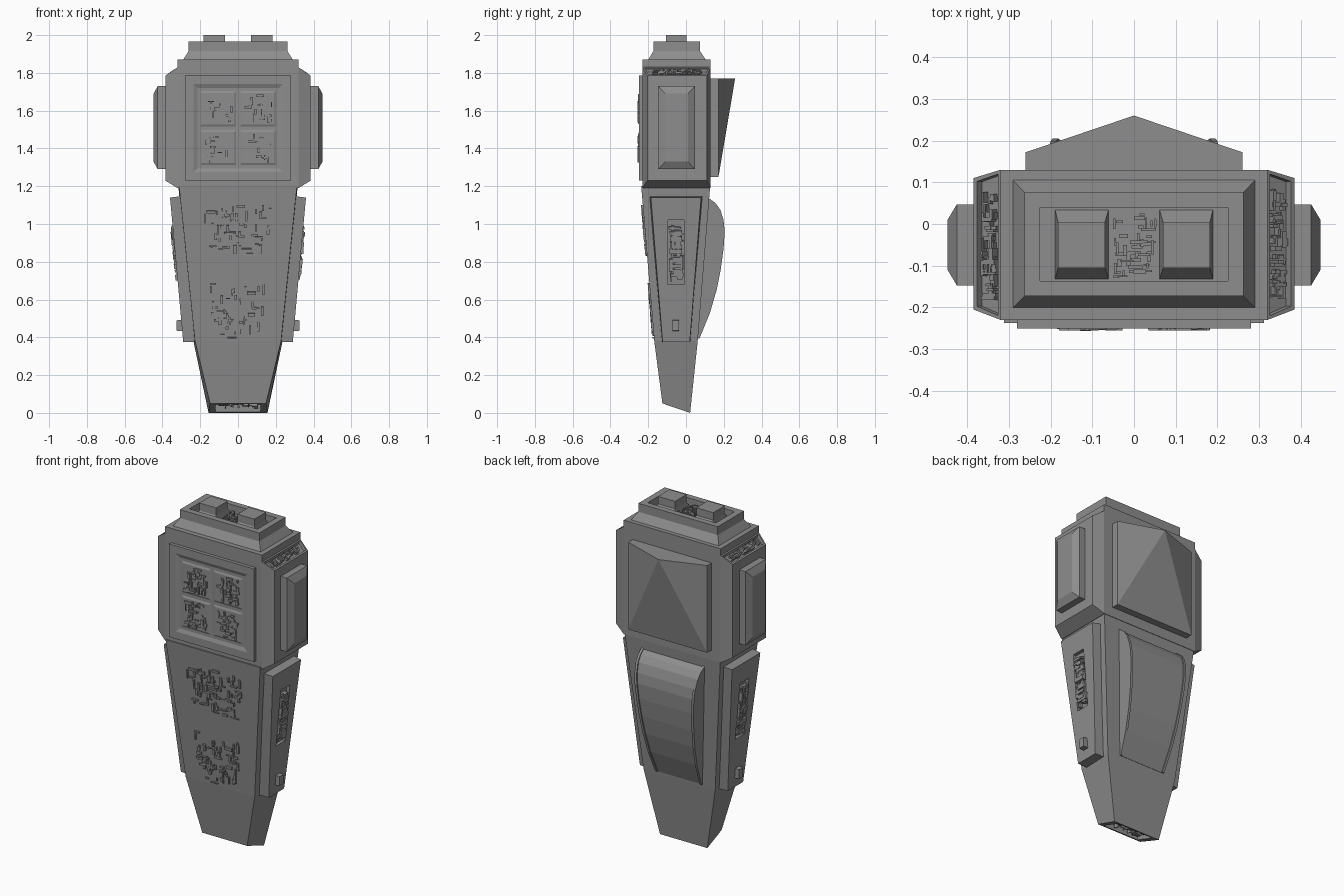
import bpy, bmesh, random
from mathutils import Vector

random.seed(7)
if "Cube" in bpy.data.objects:
    bpy.data.objects.remove(bpy.data.objects["Cube"], do_unlink=True)

grey = bpy.data.materials.new("hull grey")
grey.use_nodes = True
GREY = (0.27, 0.27, 0.27, 1)
grey.diffuse_color = GREY
grey.node_tree.nodes["Principled BSDF"].inputs["Base Color"].default_value = GREY


def finish(name, bm):
    bmesh.ops.recalc_face_normals(bm, faces=bm.faces)
    mesh = bpy.data.meshes.new(name)
    bm.to_mesh(mesh)
    bm.free()
    mesh.materials.append(grey)
    obj = bpy.data.objects.new(name, mesh)
    bpy.context.collection.objects.link(obj)
    return obj


def loft_bm(rings):
    """Skin equal-length rings of points and cap both ends."""
    bm = bmesh.new()
    rows = [[bm.verts.new(p) for p in ring] for ring in rings]
    for a, b in zip(rows, rows[1:]):
        for i in range(len(a)):
            j = (i + 1) % len(a)
            bm.faces.new((a[i], a[j], b[j], b[i]))
    bm.faces.new(rows[0])
    bm.faces.new(rows[-1])
    return bm


def loft(name, rings):
    return finish(name, loft_bm(rings))


def rect(axis, pos, a0, a1, b0, b1):
    """Rectangle across an axis; a and b are the other two axes in order."""
    ring = []
    for a, b in ((a0, b0), (a1, b0), (a1, b1), (a0, b1)):
        p = [a, b]
        p.insert(axis, pos)
        ring.append(p)
    return ring


def greebles(name, centre, u, v, w, h, count, height, size=0.05):
    """Scatter thin flat blocks over a w by h patch spanned by u and v."""
    c, u, v = Vector(centre), Vector(u).normalized(), Vector(v).normalized()
    n = u.cross(v).normalized()
    bm = bmesh.new()
    for _ in range(count):
        long, thin = random.uniform(0.3, 1) * size, random.uniform(0.1, 0.3) * size
        a, b = (long, thin) if random.random() < 0.5 else (thin, long)
        a, b = min(a, w), min(b, h)
        x = random.uniform(a - w, w - a) / 2
        y = random.uniform(b - h, h - b) / 2
        top = height * random.uniform(0.5, 1)
        cube = bmesh.ops.create_cube(bm, size=1)["verts"]
        for vert in cube:
            q = vert.co.copy()
            z = top if q.z > 0 else -0.004
            vert.co = c + u * (x + q.x * a) + v * (y + q.y * b) + n * z
    return finish(name, bm)


# Upper block, with its stepped crown and sunken top
loft("upper_block", [
    rect(2, 1.19, -0.32, 0.32, -0.23, 0.13),
    rect(2, 1.87, -0.32, 0.32, -0.23, 0.13),
    rect(2, 1.87, -0.29, 0.29, -0.20, 0.105),
    rect(2, 1.915, -0.262, 0.262, -0.173, 0.075),
    rect(2, 1.965, -0.262, 0.262, -0.173, 0.075),
    rect(2, 1.965, -0.225, 0.225, -0.137, 0.04),
    rect(2, 1.915, -0.225, 0.225, -0.137, 0.04),
])
greebles("crown_details", (0, -0.048, 1.915), (1, 0, 0), (0, 1, 0), 0.11, 0.16, 45, 0.035, 0.035)

for s, side in ((1, "left"), (-1, "right")):
    # Crown connector blocks
    loft(side + "_crown_block", [
        rect(2, 1.91, s * 0.06, s * 0.19, -0.135, 0.038),
        rect(2, 1.955, s * 0.07, s * 0.182, -0.105, 0.003),
        rect(2, 2.0, s * 0.07, s * 0.182, -0.105, 0.003),
    ])

    # Bevelled flank with a slot sunk into its upper slope
    bm = loft_bm([rect(0, s * 0.32, -0.23, 0.13, 1.19, 1.83),
                  rect(0, s * 0.385, -0.205, 0.11, 1.23, 1.785)])
    bmesh.ops.recalc_face_normals(bm, faces=bm.faces)
    slope = [f for f in bm.faces if f.normal.z > 0.4]
    bmesh.ops.inset_region(bm, faces=slope, thickness=0.013)
    bmesh.ops.inset_region(bm, faces=slope, thickness=0.001, depth=-0.02)
    finish(side + "_flank", bm)
    greebles(side + "_flank_details", (s * 0.341, -0.047, 1.793), (0, -s, 0),
             (s * 0.065, 0, -0.045), 0.27, 0.045, 45, 0.02, 0.04)

    # Raised pod on the flank
    loft(side + "_pod", [
        rect(0, s * 0.37, -0.147, 0.047, 1.29, 1.73),
        rect(0, s * 0.425, -0.147, 0.047, 1.29, 1.73),
        rect(0, s * 0.447, -0.11, 0.01, 1.33, 1.69),
    ])

# Front panel with four panes
loft("front_panel", [
    rect(1, -0.22, -0.28, 0.28, 1.23, 1.785),
    rect(1, -0.25, -0.28, 0.28, 1.23, 1.785),
    rect(1, -0.25, -0.235, 0.235, 1.275, 1.74),
    rect(1, -0.242, -0.215, 0.215, 1.295, 1.72),
])
for cx in (-0.105, 0.105):
    for cz in (1.405, 1.61):
        loft("front_pane", [
            rect(1, -0.24, cx - 0.1, cx + 0.1, cz - 0.098, cz + 0.098),
            rect(1, -0.247, cx - 0.085, cx + 0.085, cz - 0.083, cz + 0.083),
        ])
        greebles("pane_details", (cx, -0.247, cz), (1, 0, 0), (0, 0, 1), 0.16, 0.16, 38, 0.009)

# Back panel: a slab whose faces fan out from a peak at the top
bm = loft_bm([rect(1, 0.12, -0.26, 0.26, 1.25, 1.77),
              rect(1, 0.172, -0.26, 0.26, 1.25, 1.77)])
bm.verts.ensure_lookup_table()
outer = [f for f in bm.faces if all(v.co.y > 0.17 for v in f.verts)]
bmesh.ops.delete(bm, geom=outer, context="FACES_ONLY")
bl, br, tr, tl = bm.verts[4:8]
peak = bm.verts.new((0, 0.26, 1.77))
for tri in ((bl, br, peak), (br, tr, peak), (tl, bl, peak), (tr, tl, peak)):
    bm.faces.new(tri)
finish("back_panel", bm)


# Tapered lower body, open at the foot
def body_ring(xf, xb, yf, yb, zf, zb):
    return [(-xf, yf, zf), (xf, yf, zf), (xb, yb, zb), (-xb, yb, zb)]


loft("lower_body", [
    body_ring(0.312, 0.316, -0.237, 0.128, 1.2, 1.2),
    body_ring(0.228, 0.236, -0.168, 0.062, 0.38, 0.38),
    body_ring(0.148, 0.156, -0.125, 0.022, 0.05, 0),
    body_ring(0.12, 0.12, -0.112, 0.008, 0.046, 0.005),
    body_ring(0.118, 0.118, -0.112, 0.006, 0.085, 0.045),
])
greebles("foot_details", (0, -0.053, 0.065), (1, 0, 0), (0, -0.118, 0.04), 0.22, 0.1, 40, 0.03, 0.04)

# Surface details down the sloping front
SLOPE = Vector((0, -0.069, 0.82))


def on_front(z):
    return (0, -0.168 - (z - 0.38) * 0.069 / 0.82, z)


for z, width, height, count in ((0.97, 0.36, 0.28, 75), (0.54, 0.3, 0.3, 65)):
    greebles("front_details", on_front(z), (1, 0, 0), SLOPE, width, height, count, 0.011, 0.055)


# Side plates with a sunken service slot and a small stud
def plate_x(z):
    return 0.29 + (z - 0.375) * 0.0915


def on_plate(s, sink, y0, y1, y2, y3, z0, z1):
    a, b = s * (plate_x(z0) - sink), s * (plate_x(z1) - sink)
    return [(a, y0, z0), (a, y1, z0), (b, y2, z1), (b, y3, z1)]


for s, side in ((1, "left"), (-1, "right")):
    loft(side + "_side_plate", [
        on_plate(s, 0.08, -0.127, 0.023, 0.09, -0.195, 0.375, 1.15),
        on_plate(s, 0, -0.124, 0.02, 0.08, -0.186, 0.375, 1.14),
        on_plate(s, 0, -0.095, -0.01, -0.01, -0.095, 0.68, 1.02),
        on_plate(s, 0.02, -0.095, -0.01, -0.01, -0.095, 0.68, 1.02),
    ])
    greebles(side + "_slot_details", (s * (plate_x(0.85) - 0.02), -0.052, 0.85), (0, s, 0),
             (s * 0.0915, 0, 1), 0.08, 0.32, 50, 0.034, 0.08)
    loft(side + "_stud", [
        rect(0, s * 0.27, -0.072, -0.036, 0.43, 0.495),
        rect(0, s * 0.325, -0.072, -0.036, 0.435, 0.49),
    ])

# Curved hump on the back, between two thin edge rails
CURVE = [(0.115, 1.14), (0.155, 1.11), (0.18, 1.075), (0.197, 1.02), (0.203, 0.96),
         (0.197, 0.87), (0.182, 0.76), (0.16, 0.65), (0.125, 0.53), (0.07, 0.395)]


def hump_half(z):
    return 0.145 + (z - 0.395) * 0.075


def hump_ring(s, shift, lift):
    ring = [(s * (hump_half(z) + shift), y + lift, z) for y, z in CURVE]
    return ring + [(s * (hump_half(z) + shift), 0.03, z) for z in (0.395, 1.14)]


hump = loft("back_hump", [hump_ring(-1, 0, -0.005), hump_ring(1, 0, -0.005)])
rails = [loft(side + "_hump_rail", [hump_ring(s, -0.006, 0.002), hump_ring(s, 0.008, 0.002)])
         for s, side in ((1, "left"), (-1, "right"))]

# Smooth only the curved parts
for obj in bpy.context.view_layer.objects:
    obj.select_set(obj == hump or obj in rails)
bpy.context.view_layer.objects.active = hump
bpy.ops.object.shade_smooth_by_angle(angle=0.6)
